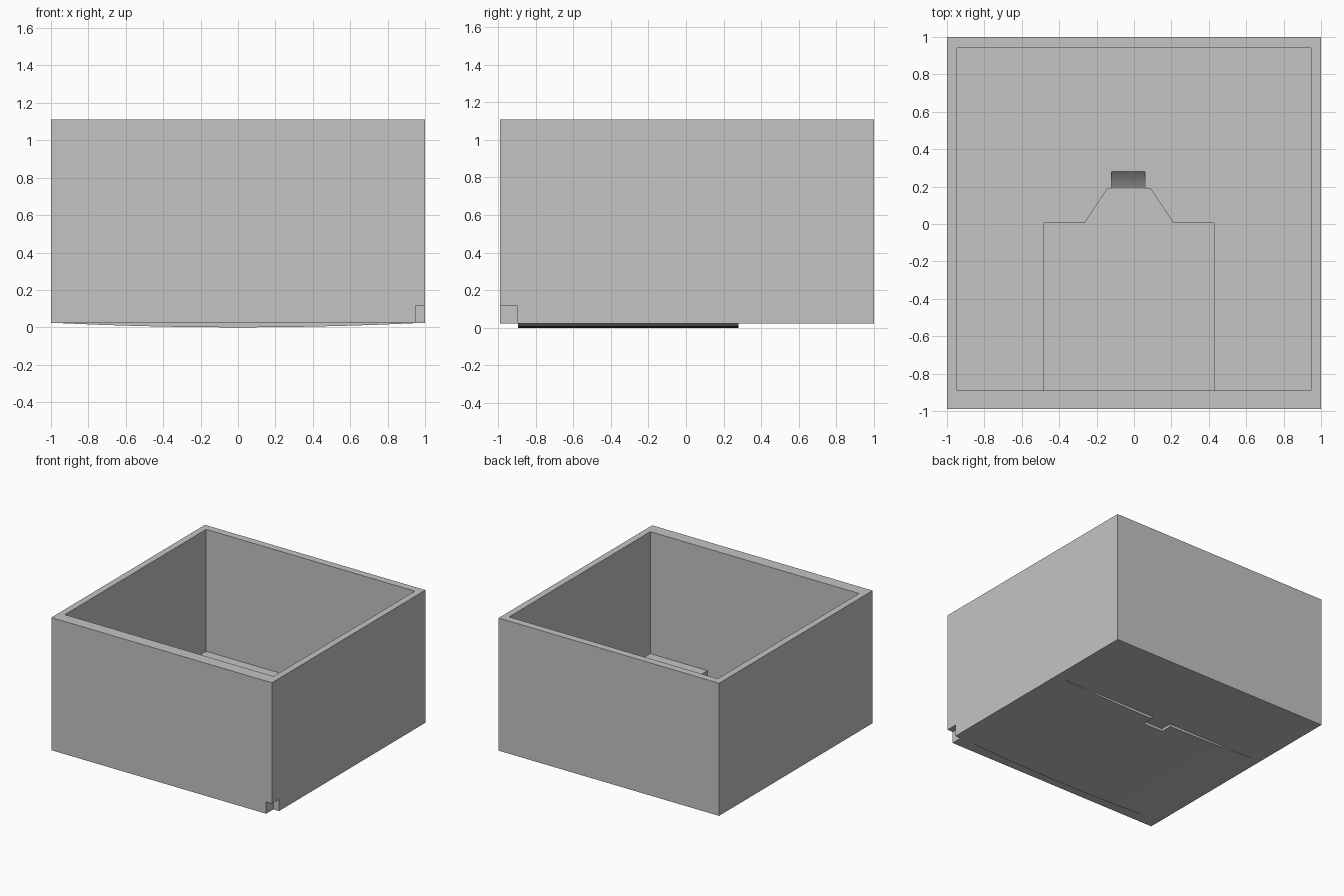
import bpy, bmesh
from mathutils import Vector

cube = bpy.data.objects.get("Cube")
if cube:
    bpy.data.objects.remove(cube, do_unlink=True)

grey = bpy.data.materials.new("light grey")
grey.use_nodes = True
grey.diffuse_color = (0.55, 0.55, 0.55, 1)
grey.node_tree.nodes["Principled BSDF"].inputs["Base Color"].default_value = (0.55, 0.55, 0.55, 1)


def prism(name, profile, axis, lo, hi):
    """Extrude a 2D profile along x (from yz), y (from xz) or z (from xy)."""
    place = {"x": lambda a, b: (lo, a, b),
             "y": lambda a, b: (a, lo, b),
             "z": lambda a, b: (a, b, lo)}[axis]
    step = Vector([hi - lo if axis == c else 0 for c in "xyz"])
    bm = bmesh.new()
    face = bm.faces.new([bm.verts.new(place(a, b)) for a, b in profile])
    ext = bmesh.ops.extrude_face_region(bm, geom=[face])
    moved = [g for g in ext["geom"] if isinstance(g, bmesh.types.BMVert)]
    bmesh.ops.translate(bm, verts=moved, vec=step)
    bmesh.ops.recalc_face_normals(bm, faces=bm.faces)
    mesh = bpy.data.meshes.new(name)
    bm.to_mesh(mesh)
    bm.free()
    mesh.materials.append(grey)
    obj = bpy.data.objects.new(name, mesh)
    bpy.context.collection.objects.link(obj)
    return obj


def box(name, x0, x1, y0, y1, z0, z1):
    return prism(name, [(x0, y0), (x1, y0), (x1, y1), (x0, y1)], "z", z0, z1)


def cut(target, cutter):
    mod = target.modifiers.new(cutter.name, "BOOLEAN")
    mod.operation = "DIFFERENCE"
    mod.solver = "EXACT"
    mod.object = cutter
    cutter.hide_render = True
    cutter.hide_set(True)
    cutter.display_type = "WIRE"


base, floor, pocket, top = 0.022, 0.11, 0.032, 1.11
slot_l, slot_r, slot_f, slot_b = -0.12, 0.06, 0.185, 0.28

# Open box
body = box("box_body", -1, 1, -0.99, 1, base, top)
cut(body, box("cavity_cutter", -0.947, 0.947, -0.89, 0.94, floor, top + 0.2))

# Floor pocket with a tapered neck
mid = (slot_l + slot_r) / 2 + 0.003
half = [(0.455, -0.89), (0.455, 0.005), (0.237, 0.005), (0.115, 0.19)]
outline = [(mid + x, y) for x, y in half] + [(mid - x, y) for x, y in reversed(half)]
cut(body, prism("pocket_cutter", outline, "z", pocket, floor + 0.1))

# Curved ramp leading out of the neck
steps = 9
ramp = []
for i in range(steps + 1):
    t = i / steps
    ramp.append((slot_f + (slot_b - slot_f) * t,
                 pocket + (floor - pocket) * (0.7 * t + 0.3 * t * t)))
ramp += [(slot_b, floor + 0.1), (slot_f - 0.02, floor + 0.1), (slot_f - 0.02, pocket)]
cut(body, prism("ramp_cutter", ramp, "x", slot_l, slot_r))

# Notch in the lower front left corner
cut(body, box("corner_notch_cutter", 0.949, 1.1, -1.1, -0.897, -0.1, 0.118))

# Shallow bowed pad under the floor, notched behind the neck
count = 10
arc = []
for i in range(count + 1):
    x = -0.94 + 1.88 * i / count
    arc.append((x, base * (x / 0.94) ** 2))
pad = prism("bowed_pad", arc + [(0.94, base + 0.004), (-0.94, base + 0.004)], "y", -0.895, slot_b)
cut(pad, box("pad_notch_cutter", slot_l, slot_r, slot_f, slot_b + 0.1, -0.1, 0.1))
